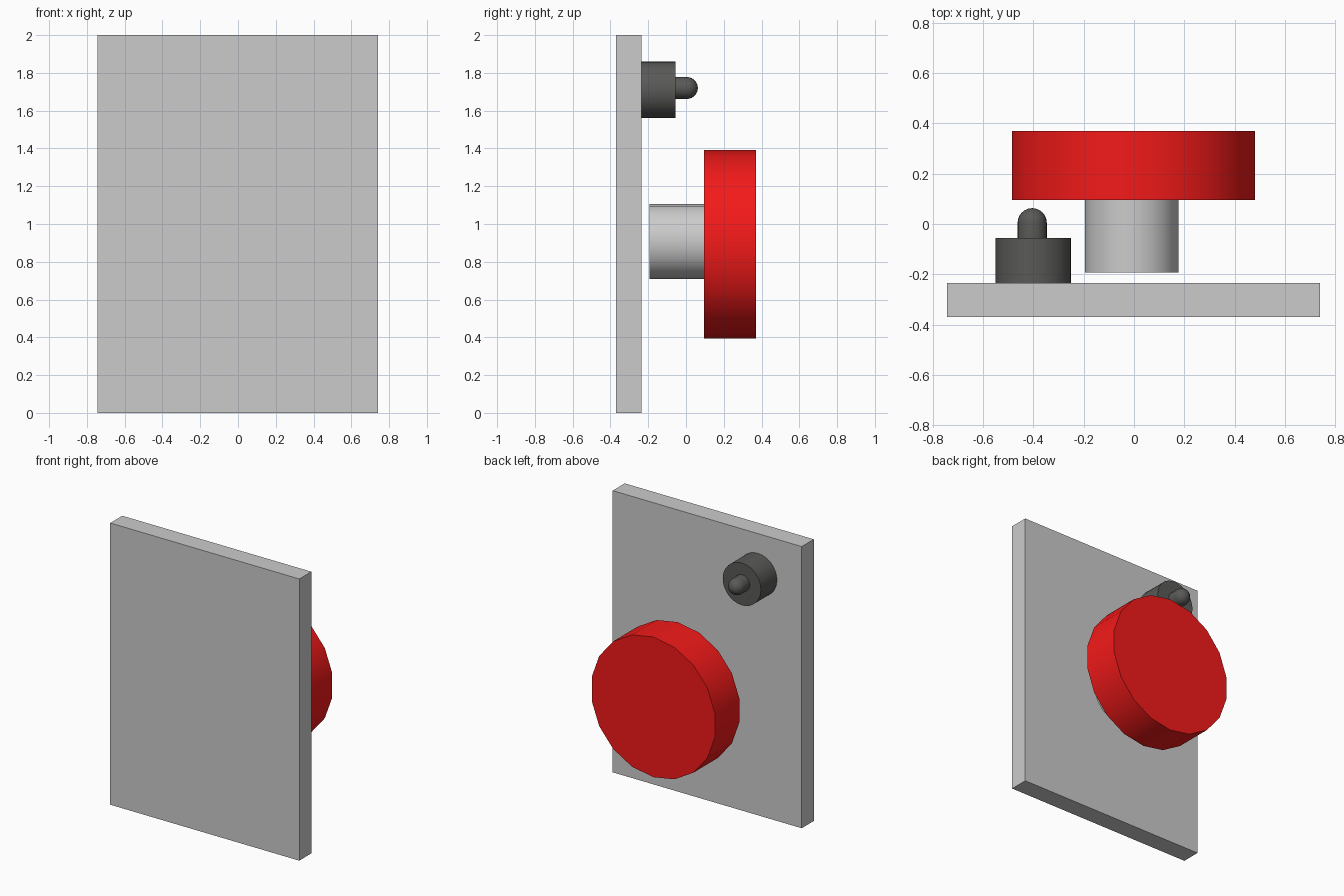
import bpy, bmesh, math

if "Cube" in bpy.data.objects:
    bpy.data.objects.remove(bpy.data.objects["Cube"])


def material(name, color):
    m = bpy.data.materials.new(name)
    m.diffuse_color = color
    m.use_nodes = True
    m.node_tree.nodes["Principled BSDF"].inputs["Base Color"].default_value = m.diffuse_color
    return m


def lathe(name, x, z, profile, sides, mat=None, sx=1.0, angle=40):
    """Revolve (radius, y) points around a y-parallel axis, capping both ends."""
    bm = bmesh.new()
    rings = []
    for r, y in profile:
        if r == 0:
            rings.append([bm.verts.new((x, y, z))])
        else:
            rings.append([bm.verts.new((x + sx * r * math.sin(2 * math.pi * i / sides), y,
                                        z + r * math.cos(2 * math.pi * i / sides)))
                          for i in range(sides)])
    for a, b in zip(rings, rings[1:]):
        for i in range(sides):
            j = (i + 1) % sides
            if len(b) == 1:
                bm.faces.new((a[i], a[j], b[0]))
            else:
                bm.faces.new((a[i], a[j], b[j], b[i]))
    for ring in (rings[0], rings[-1]):
        if len(ring) > 1:
            bm.faces.new(ring)
    bmesh.ops.recalc_face_normals(bm, faces=bm.faces)
    me = bpy.data.meshes.new(name)
    bm.to_mesh(me)
    bm.free()
    ob = bpy.data.objects.new(name, me)
    bpy.context.collection.objects.link(ob)
    if mat:
        me.materials.append(mat)
    bpy.context.view_layer.objects.active = ob
    ob.select_set(True)
    bpy.ops.object.shade_smooth_by_angle(angle=math.radians(angle))
    ob.select_set(False)
    return ob


red = material("red", (0.9, 0.01, 0.01, 1))
dark = material("dark_grey", (0.1, 0.1, 0.095, 1))

# Wall plate
bpy.ops.mesh.primitive_cube_add(size=1, location=(-0.002, -0.3025, 1))
plate = bpy.context.object
plate.name = "back_plate"
plate.scale = (1.485, 0.135, 2)
bpy.ops.object.transform_apply(location=False, rotation=False, scale=True)
plate.select_set(False)

# Push button: stem and cap
lathe("button_stem", -0.009, 0.908, [(0.198, -0.193), (0.198, 0.1)], 18, None, 0.95)
lathe("button_cap", -0.002, 0.893, [(0.498, 0.095), (0.498, 0.37)], 18, red, 0.985)

# Indicator lamp: socket and domed bulb
lathe("lamp_socket", -0.40, 1.71, [(0.15, -0.236), (0.15, -0.055)], 32, dark)
dome = [(0.058 * math.cos(t * math.pi / 12), 0.005 + 0.058 * math.sin(t * math.pi / 12)) for t in range(6)]
lathe("lamp_bulb", -0.405, 1.72, [(0.058, -0.06)] + dome + [(0, 0.063)], 24, dark)
